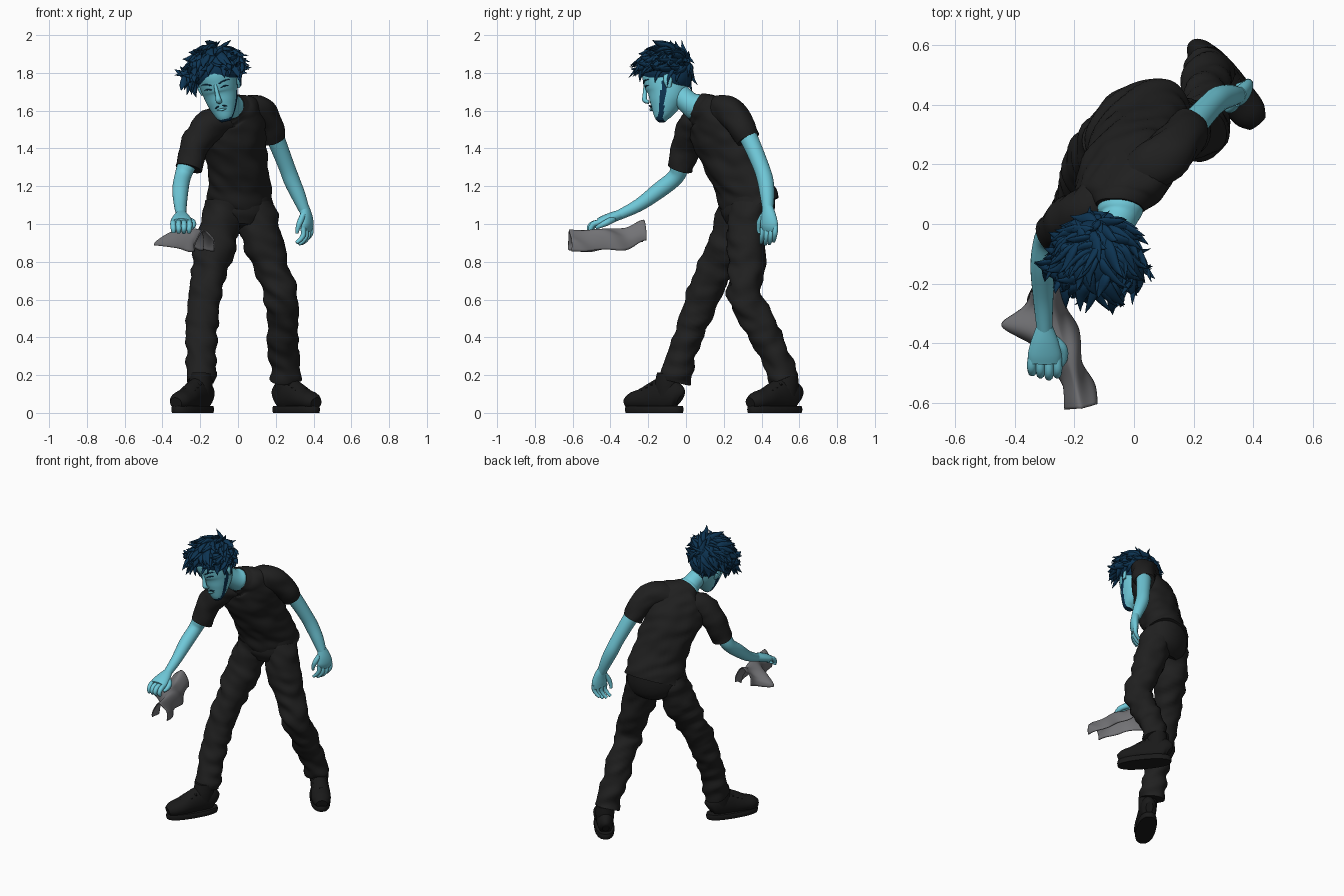
import bpy, bmesh, math, random
from mathutils import Vector, Matrix, noise

if "Cube" in bpy.data.objects:
    bpy.data.objects.remove(bpy.data.objects["Cube"])

random.seed(11)

def material(name, r, g, b):
    m = bpy.data.materials.new(name)
    m.diffuse_color = (r, g, b, 1)
    m.use_nodes = True
    m.node_tree.nodes["Principled BSDF"].inputs["Base Color"].default_value = m.diffuse_color
    return m

SKIN = material("cyan skin", 0.16, 0.58, 0.69)
HAIR = material("navy hair", 0.004, 0.034, 0.085)
BLACK = material("black cloth", 0.014, 0.014, 0.014)
SHOE = material("black leather", 0.010, 0.010, 0.010)
GREY = material("grey rag", 0.17, 0.17, 0.18)

def spline(secs, steps):
    """Smooth interpolation of section tuples (x, y, z, half width, half depth)."""
    s = [Vector(tuple(p) + ((p[3],) if len(p) == 4 else ())) for p in secs]
    out = []
    for i in range(len(s) - 1):
        p0, p1, p2, p3 = s[max(i - 1, 0)], s[i], s[i + 1], s[min(i + 2, len(s) - 1)]
        for k in range(steps):
            t = k / steps
            out.append(0.5 * (2 * p1 + (p2 - p0) * t + (2 * p0 - 5 * p1 + 4 * p2 - p3) * t * t
                              + (3 * p1 - p0 - 3 * p2 + p3) * t ** 3))
    return out + [s[-1]]

def finish(bm, name, mat):
    bmesh.ops.recalc_face_normals(bm, faces=bm.faces)
    me = bpy.data.meshes.new(name)
    bm.to_mesh(me)
    bm.free()
    me.materials.append(mat)
    for p in me.polygons:
        p.use_smooth = len(p.vertices) <= 4
    ob = bpy.data.objects.new(name, me)
    bpy.context.collection.objects.link(ob)
    return ob

def loft(name, strands, mat, side=(1, 0, 0), sides=24, steps=5, wrinkle=0.0, power=1.0, matrix=None):
    """Skin elliptical sections along each path; side is the width direction."""
    bm = bmesh.new()
    for secs in strands:
        rows = spline(secs, steps)
        c = [Vector(r[:3]) for r in rows]
        rings = []
        for i, r in enumerate(rows):
            n = (c[min(i + 1, len(c) - 1)] - c[max(i - 1, 0)]).normalized()
            s = Vector(side)
            s = (s - n * s.dot(n)).normalized()
            d = n.cross(s)
            ring = []
            for k in range(sides):
                th = 2 * math.pi * k / sides
                co, si = (math.copysign(abs(v) ** power, v) for v in (math.cos(th), math.sin(th)))
                o = s * co * max(r[3], .0008) + d * si * max(r[4], .0008)
                p = c[i] + o
                if wrinkle:  # creases that run around and slightly down the cloth
                    p += o.normalized() * wrinkle * noise.noise(Vector((p.x * 9, p.y * 9, p.z * 17 + p.x * 8)))
                ring.append(bm.verts.new(p))
            rings.append(ring)
        for a, b in zip(rings, rings[1:]):
            for k in range(sides):
                bm.faces.new((a[k], a[k - 1], b[k - 1], b[k]))
        bm.faces.new(rings[0])
        bm.faces.new(rings[-1])
    ob = finish(bm, name, mat)
    if matrix:
        ob.data.transform(matrix)
    return ob

# Shirt: leaning torso and sleeves
loft("shirt_body", [[(.015, .345, 1.085, .188, .132), (.012, .325, 1.14, .184, .132), (.005, .285, 1.23, .172, .13),
                     (-.01, .235, 1.34, .172, .128), (-.025, .18, 1.45, .184, .128), (-.03, .14, 1.53, .188, .115),
                     (-.035, .11, 1.58, .16, .10), (-.042, .075, 1.605, .11, .085), (-.046, .05, 1.618, .082, .074)]],
     BLACK, side=(.83, .5, .14), sides=48, steps=8, wrinkle=.016)
loft("left_sleeve", [[(.02, .17, 1.59, .08), (.10, .22, 1.605, .083), (.155, .28, 1.54, .075), (.186, .33, 1.45, .066)]],
     BLACK, side=(0, 1, 0), wrinkle=.014)
loft("right_sleeve", [[(-.08, .10, 1.535, .088), (-.165, .035, 1.505, .086), (-.23, 0, 1.40, .076),
                       (-.262, -.033, 1.295, .071)]], BLACK, side=(0, 1, 0), wrinkle=.014)

# Trousers
loft("trouser_seat", [[(.015, .335, 1.16, .172, .125), (.012, .325, 1.08, .178, .13), (.01, .31, 1.02, .16, .12),
                       (.01, .295, .975, .09, .085)]], BLACK, side=(.86, .5, 0), sides=36)
loft("right_trouser_leg", [[(-.07, .275, 1.10, .10), (-.112, .235, .92, .107), (-.145, .155, .76, .094),
                            (-.175, .09, .62, .086), (-.188, .025, .45, .081), (-.195, -.025, .30, .079),
                            (-.2, -.06, .165, .08)]], BLACK, sides=32, steps=9, wrinkle=.02)
loft("left_trouser_leg", [[(.09, .345, 1.10, .10), (.127, .32, .92, .108), (.18, .32, .76, .094), (.23, .312, .62, .086),
                           (.237, .40, .45, .083), (.243, .47, .30, .08), (.245, .52, .18, .079)]],
     BLACK, sides=32, steps=9, wrinkle=.02)

# Shoes: sole, upper, ankle collar and laces, built along y then turned
for name, x, y, ang in (("right", -.24, -.168, -32), ("left", .308, .47, 39)):
    M = Matrix.Translation((x, y, 0)) @ Matrix.Rotation(math.radians(ang), 4, 'Z')
    loft(name + "_shoe_sole", [[(0, 0, 0, .062, .172), (0, 0, .018, .065, .176), (0, 0, .036, .062, .172)]],
         SHOE, sides=36, steps=2, power=.85, matrix=M)
    loft(name + "_shoe_upper", [[(0, .165, .075, .022, .037), (0, .14, .088, .046, .07), (0, .07, .1, .055, .092),
                                 (0, 0, .088, .058, .078), (0, -.07, .072, .063, .058), (0, -.13, .062, .058, .048),
                                 (0, -.168, .052, .036, .03)]], SHOE, matrix=M)
    loft(name + "_shoe_collar", [[(0, .075, .09, .055, .062), (0, .08, .15, .06, .066), (0, .085, .21, .056, .058)]],
         SHOE, matrix=M)
    loft(name + "_shoe_laces", [[(-.045, q, h - .022, .006), (0, q, h, .007), (.045, q, h - .022, .006)]
                                for q, h in ((.01, .17), (-.02, .152), (-.05, .138), (-.08, .125))],
         SHOE, side=(0, 1, 0), sides=8, matrix=M)

# Arms and neck
loft("left_arm", [[(.15, .275, 1.56, .055), (.20, .335, 1.45, .048), (.255, .395, 1.31, .043), (.285, .42, 1.23, .043),
                   (.32, .43, 1.15, .038), (.352, .433, 1.07, .028)]], SKIN, side=(0, 1, 0))
loft("right_arm", [[(-.22, 0, 1.45, .055), (-.268, -.03, 1.32, .05), (-.293, -.055, 1.25, .044), (-.305, -.14, 1.18, .043),
                    (-.305, -.25, 1.10, .034), (-.3, -.36, 1.045, .026)]], SKIN)
loft("neck", [[(-.04, .085, 1.60, .075, .068), (-.047, .045, 1.622, .078, .07), (-.055, .01, 1.645, .06, .06),
               (-.085, -.05, 1.70, .058, .06)]], SKIN, side=(.83, .5, .14))

# Relaxed left hand
ACROSS = Vector((.5, .86, 0))
loft("left_palm", [[(.35, .433, 1.09, .029, .026), (.362, .437, 1.04, .044, .027), (.366, .44, .995, .052, .025),
                    (.36, .438, .965, .046, .018)]], SKIN, side=ACROSS)
fingers = []
for i in range(4):
    o = ACROSS * (.026 * (i - 1.5))
    drop = (0, -.012, -.008, .012)[i]
    fingers.append([tuple(Vector(p) + o + Vector((0, 0, drop * p[0] * 2))) + (r,) for p, r in
                    (((.364, .44, .98), .015), ((.366, .438, .945), .014), ((.35, .434, .918), .012), ((.328, .43, .90), .009))])
fingers.append([(.345, .41, 1.05, .016), (.328, .39, 1.01, .016), (.316, .385, .975, .012), (.312, .388, .95, .008)])
loft("left_fingers", fingers, SKIN, side=ACROSS, sides=10)

# Right hand pressing on the rag
loft("right_palm", [[(-.3, -.345, 1.052, .028, .025), (-.3, -.39, 1.035, .045, .028), (-.3, -.435, 1.018, .056, .027),
                     (-.3, -.465, 1.008, .054, .022)]], SKIN)
fingers = [[(-.3 + .028 * t, -.45, 1.01, .016), (-.3 + .029 * t, -.495 + .007 * abs(t - .5), 1.0, .0155),
            (-.3 + .028 * t, -.512 + .007 * abs(t - .5), .975, .014), (-.3 + .027 * t, -.495, .955, .011)]
           for t in (-1.5, -.5, .5, 1.5)]
fingers.append([(-.275, -.385, 1.025, .018), (-.243, -.415, 1.01, .018), (-.236, -.45, .993, .014), (-.245, -.475, .98, .009)])
loft("right_fingers", fingers, SKIN, sides=10)

# Draped rag under the right hand
bm = bmesh.new()
NU, NV = 44, 32
grid = []
for i in range(NU + 1):
    u = i / NU
    row = []
    for j in range(NV + 1):
        v = 2 * j / NV - 1
        flap = math.exp(-((u - .3) / .15) ** 2) * (v < 0)
        spread = (.055 + .15 * flap) * math.sin(v * math.pi / 2)
        fold = .010 * math.sin(13 * u + 3 * v) * abs(v)
        drop = (.112 - .02 * flap) * abs(v) ** 1.6
        row.append(bm.verts.new((-.29 + .115 * u + .96 * spread + fold,
                                 -.225 - .395 * u + (.28 if v > 0 else .02) * spread + .4 * fold,
                                 .985 - .02 * u + .03 * math.exp(-(u / .15) ** 2) - drop
                                 + .007 * math.sin(11 * u + 2) + .006 * math.sin(7 * v + 9 * u))))
    grid.append(row)
for a, b in zip(grid, grid[1:]):
    for j in range(NV):
        bm.faces.new((a[j], a[j + 1], b[j + 1], b[j]))
rag = finish(bm, "rag", GREY)
rag.modifiers.new("thickness", 'SOLIDIFY').thickness = .006

# Head frame: looking forward and down, tilted to its right
f = Vector((-.08, -.93, -.3)).normalized()
up = Vector((-.25, -.28, .94))
up = (up - f * up.dot(f)).normalized()
right = (-f).cross(up)
H = Matrix.Translation((-.103, -.10, 1.74)) @ Matrix((right, -f, up)).transposed().to_4x4()

# Head with a beard along the jaw line, chosen by position
head = loft("head", [[(0, -.085, -.185, .024, .02), (0, -.075, -.157, .048, .045), (0, -.042, -.10, .077, .082),
                      (0, -.012, -.04, .094, .108), (0, 0, .03, .102, .118), (0, .002, .09, .097, .114),
                      (0, .005, .14, .065, .08), (0, .008, .16, .01, .012)]], SKIN, sides=56, steps=7)
head.data.materials.append(HAIR)
for p in head.data.polygons:
    c = p.center
    jaw = abs(c.y - .02 - .5 * (c.z - .03)) < .016 and -.17 < c.z < .04 and abs(c.x) > .02
    chin = c.z < -.162 and c.y < -.07
    p.material_index = int(jaw or chin)
head.data.transform(H)

# Face details
loft("nose", [[(0, -.112, .035, .008), (0, -.13, -.02, .012), (0, -.138, -.047, .016, .013), (0, -.12, -.064, .012, .008)]],
     SKIN, sides=14, matrix=H)
loft("lips", [[(-.024, -.112, -.107, .003), (0, -.123, -.105, .007), (.024, -.112, -.107, .003)]], SKIN,
     side=(0, 1, 0), sides=10, matrix=H)
brows, eyes, ears, moustache = [], [], [], []
for m in (-1, 1):
    brows.append([(m * .02, -.117, .036, .003), (m * .048, -.107, .043, .004), (m * .077, -.08, .037, .002)])
    eyes.append([(m * .024, -.114, .01, .002), (m * .044, -.107, .015, .004), (m * .066, -.089, .009, .002)])
    moustache.append([(m * .008, -.123, -.084, .002), (m * .02, -.12, -.087, .004), (m * .032, -.11, -.097, .002)])
    ears.append([(m * .098, .012, -.045, .008, .012), (m * .106, .018, -.01, .01, .024), (m * .108, .022, .025, .005, .016)])
loft("eyebrows", brows, HAIR, side=(0, 1, 0), sides=8, matrix=H)
loft("eyes", eyes, HAIR, side=(0, 1, 0), sides=8, matrix=H)
loft("moustache", moustache, HAIR, side=(0, 1, 0), sides=8, matrix=H)
loft("ears", ears, SKIN, sides=12, matrix=H)

# Hair: cap, nape and many tapering, flicked locks
C, R = Vector((0, .015, .085)), Vector((.128, .128, .112))
for name, c, r in (("hair_cap", C, R), ("hair_nape", (0, .05, .02), (.108, .088, .085))):
    bm = bmesh.new()
    bmesh.ops.create_uvsphere(bm, u_segments=32, v_segments=18, radius=1,
                              matrix=H @ Matrix.Translation(c) @ Matrix.Diagonal((*r, 1)))
    finish(bm, name, HAIR)
locks = []
while len(locks) < 150:
    d = Vector([random.gauss(0, 1) for _ in range(3)]).normalized()
    front = d.y < -.25
    if d.z < -.5 or (front and d.z < (.55 if abs(d.x) < .55 else .0)):
        continue
    p0 = C + Vector([d[k] * R[k] * .86 for k in range(3)])
    t = Vector((d.x * .6 + random.uniform(-.5, .5), -.5 + random.uniform(-.5, .5), -.1 + random.uniform(-.5, .3)))
    if front:
        t += Vector((d.x * .8, -.5, .25))
    t = (t - d * t.dot(d) * .9).normalized()
    bend = d.cross(t) * random.uniform(-.03, .03)
    L = random.uniform(.7, 1.3)
    p1 = p0 + d * .016 + t * .03 * L
    p2 = p1 + d * .004 + t * .045 * L + bend * .5
    p3 = p2 + d * random.uniform(-.012, .018) + t * .035 * L + bend
    pts = [H @ p for p in (p0, p1, p2, p3)]
    for p in pts:
        p.x, p.y, p.z = max(-.335, min(p.x, .085)), max(-.305, min(p.y, .068)), min(p.z, 1.993)
    w = random.uniform(.018, .030)
    locks.append([(*p, w * k, w * k * .5) for p, k in zip(pts, (.9, 1, .6, .04))])
loft("hair_locks", locks, HAIR, side=(.6, .5, .6), sides=8, steps=4)
